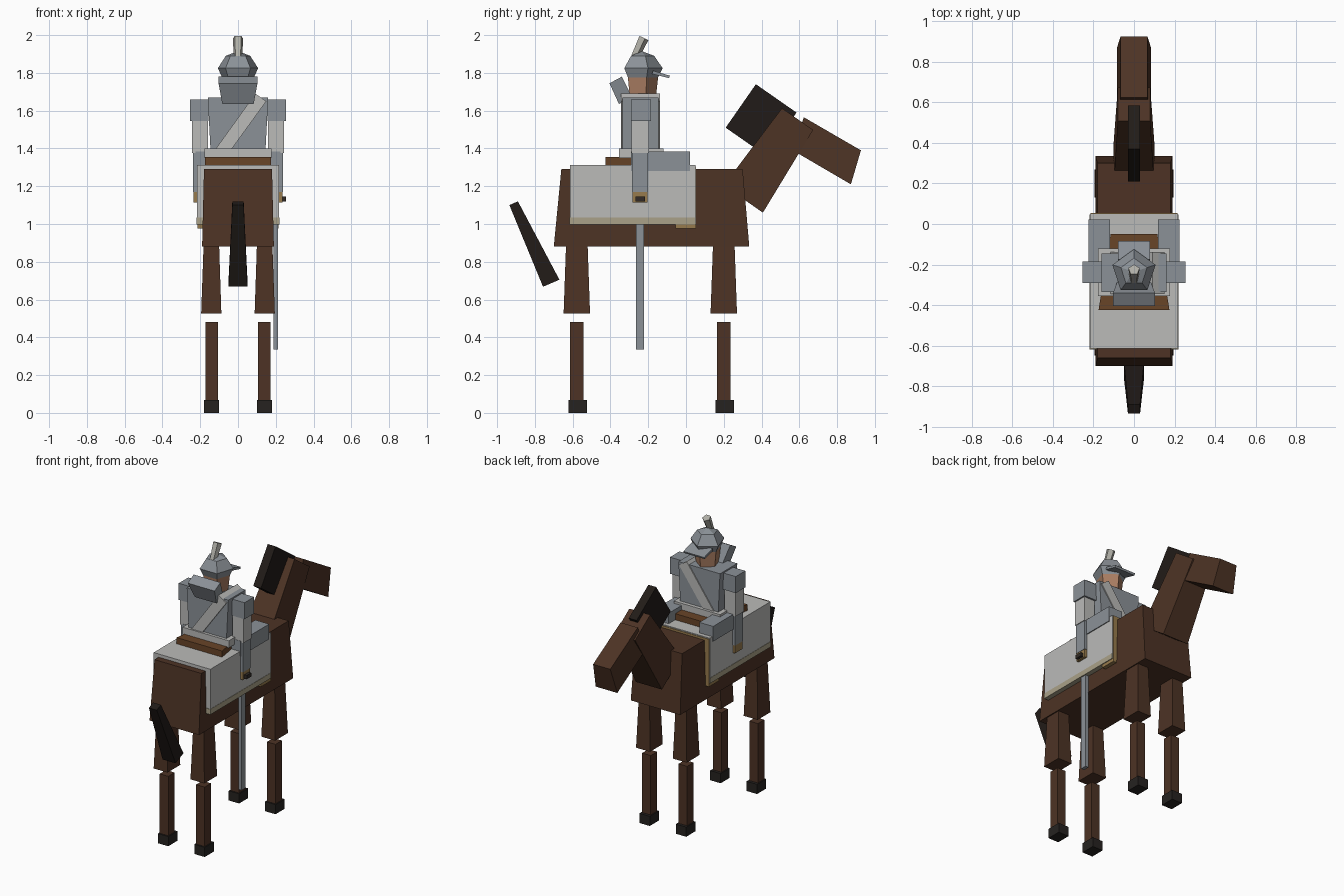
import bpy, math

if "Cube" in bpy.data.objects:
    bpy.data.objects.remove(bpy.data.objects["Cube"])

MATS = {}
COLORS = {
    "coat": (78, 54, 41), "hair": (38, 33, 30), "hoof": (42, 39, 37),
    "cloth": (185, 185, 183), "steel": (138, 144, 150), "trim": (168, 160, 135),
    "tan": (150, 122, 78), "leather": (104, 70, 44), "skin": (168, 124, 98),
    "feather": (175, 174, 166), "dark": (52, 46, 42),
}


def material(key):
    if key not in MATS:
        m = bpy.data.materials.new(key)
        m.diffuse_color = [(c / 255) ** 2.2 for c in COLORS[key]] + [1]
        m.use_nodes = True
        m.node_tree.nodes["Principled BSDF"].inputs["Base Color"].default_value = m.diffuse_color
        MATS[key] = m
    return MATS[key]


def mesh(name, verts, faces, color):
    me = bpy.data.meshes.new(name)
    me.from_pydata(verts, [], faces)
    me.materials.append(material(color))
    ob = bpy.data.objects.new(name, me)
    bpy.context.collection.objects.link(ob)
    return ob


def loft(name, rings, color):
    """Skin a stack of equal-length rings, closed at both ends."""
    n = len(rings[0])
    faces = [tuple(reversed(range(n)))]
    for k in range(len(rings) - 1):
        for i in range(n):
            j = (i + 1) % n
            faces.append((k * n + i, k * n + j, (k + 1) * n + j, (k + 1) * n + i))
    faces.append(tuple(range((len(rings) - 1) * n, len(rings) * n)))
    return mesh(name, [v for r in rings for v in r], faces, color)


def rect(x0, x1, y0, y1, z):
    return [(x0, y0, z), (x1, y0, z), (x1, y1, z), (x0, y1, z)]


def box(name, x, y, z, color, top=None):
    """Box from ranges; top = optional (x range, y range) for a taper."""
    tx, ty = top or (x, y)
    return loft(name, [rect(*x, *y, z[0]), rect(*tx, *ty, z[1])], color)


def prism(name, profile, half, color):
    """Side profile of (y, z) points, with a half width for each point."""
    return loft(name, [[(-h, y, z) for (y, z), h in zip(profile, half)],
                       [(h, y, z) for (y, z), h in zip(profile, half)]], color)


def ring5(r, z, cy):
    return [(r * math.cos(a), cy + r * math.sin(a), z)
            for a in (math.pi / 2 + i * math.tau / 5 for i in range(5))]


def span(s, a, b):
    return (a, b) if s > 0 else (-b, -a)


# Horse body, neck, head, mane, tail
box("horse_body", (-.19, .19), (-.70, .335), (.88, 1.29), "coat",
    ((-.18, .18), (-.66, .30)))
prism("horse_neck", [(.20, 1.205), (.407, 1.06), (.673, 1.498), (.508, 1.613)],
      [.10, .10, .08, .08], "coat")
prism("horse_head", [(.565, 1.39), (.873, 1.21), (.926, 1.39), (.624, 1.565)],
      [.083, .083, .066, .066], "coat")
prism("mane", [(.21, 1.51), (.425, 1.36), (.585, 1.59), (.37, 1.74)], [.03] * 4, "hair")
prism("tail", [(-.757, .668), (-.67, .705), (-.89, 1.12), (-.935, 1.10)],
      [.05, .05, .03, .03], "hair")

# Four legs
for s, side in ((1, "right"), (-1, "left")):
    for cy, end in ((.20, "front"), (-.578, "rear")):
        tag = f"{end}_{side}"
        box(f"upper_leg_{tag}", span(s, .088, .195), (cy - .07, cy + .07), (.525, .95),
            "coat", (span(s, .102, .18), (cy - .055, cy + .055)))
        box(f"lower_leg_{tag}", span(s, .107, .173), (cy - .035, cy + .035), (.05, .48), "coat")
        box(f"hoof_{tag}", span(s, .10, .18), (cy - .045, cy + .055), (0, .067), "hoof")

# Blanket, trim, girth and saddle
box("saddle_blanket", (-.218, .218), (-.615, .05), (1.0, 1.312), "cloth")
box("blanket_trim", (-.22, .22), (-.618, .048), (.998, 1.035), "trim")
box("girth_strap", (-.215, .215), (-.055, .054), (.975, 1.305), "tan")
loft("saddle", [[(-.175, -.425, z), (.175, -.425, z), (.115, -.05, z), (-.115, -.05, z)]
                for z in (1.30, 1.355)], "leather")

# Rider torso with hem and diagonal sash
box("tunic_hem", (-.178, .178), (-.355, -.12), (1.35, 1.40), "cloth")
box("torso", (-.145, .145), (-.335, -.145), (1.38, 1.67), "steel",
    ((-.16, .16), (-.335, -.145)))
loft("sash", [[(-.12, y, 1.395), (-.035, y, 1.395), (.15, y, 1.65), (.092, y, 1.69)]
              for y in (-.138, -.345)], "cloth")

# Rider limbs
for s, side in ((1, "right"), (-1, "left")):
    box(f"shoulder_{side}", span(s, .155, .253), (-.29, -.185), (1.545, 1.66), "steel")
    box(f"upper_arm_{side}", span(s, .16, .243), (-.288, -.197), (1.375, 1.55), "cloth")
    box(f"forearm_{side}", span(s, .175, .238), (-.285, -.2), (1.17, 1.38), "steel")
    box(f"hand_{side}", span(s, .185, .235), (-.283, -.203), (1.115, 1.172), "tan")
    box(f"thigh_{side}", span(s, .118, .224), (-.29, .022), (1.28, 1.385), "steel")

# Sword
box("sword_blade", (.188, .212), (-.265, -.222), (.335, 1.13), "steel")
box("sword_hilt", (.20, .255), (-.268, -.218), (1.12, 1.146), "dark")

# Rider head, helmet, visor, neck guard, plume
HY = -.236
loft("rider_head", [ring5(.075, 1.66, HY), ring5(.09, 1.79, HY)], "skin")
loft("helmet", [ring5(r, z, HY) for r, z in
                ((.088, 1.775), (.112, 1.825), (.068, 1.89), (.01, 1.912))], "steel")
prism("visor", [(-.18, 1.795), (-.09, 1.772), (-.085, 1.785), (-.175, 1.812)],
      [.08] * 4, "steel")
prism("neck_guard", [(-.355, 1.635), (-.285, 1.67), (-.34, 1.78), (-.405, 1.745)],
      [.083, .083, .103, .103], "steel")
plume = loft("plume", [ring5(.022, 0, 0), ring5(.029, .13, 0)], "feather")
plume.location = (0, -.28, 1.868)
plume.rotation_euler = (math.radians(-25), 0, 0)

# Make all normals point outward
import bmesh
for ob in bpy.data.objects:
    bm = bmesh.new()
    bm.from_mesh(ob.data)
    bmesh.ops.recalc_face_normals(bm, faces=bm.faces)
    bm.to_mesh(ob.data)
    bm.free()
